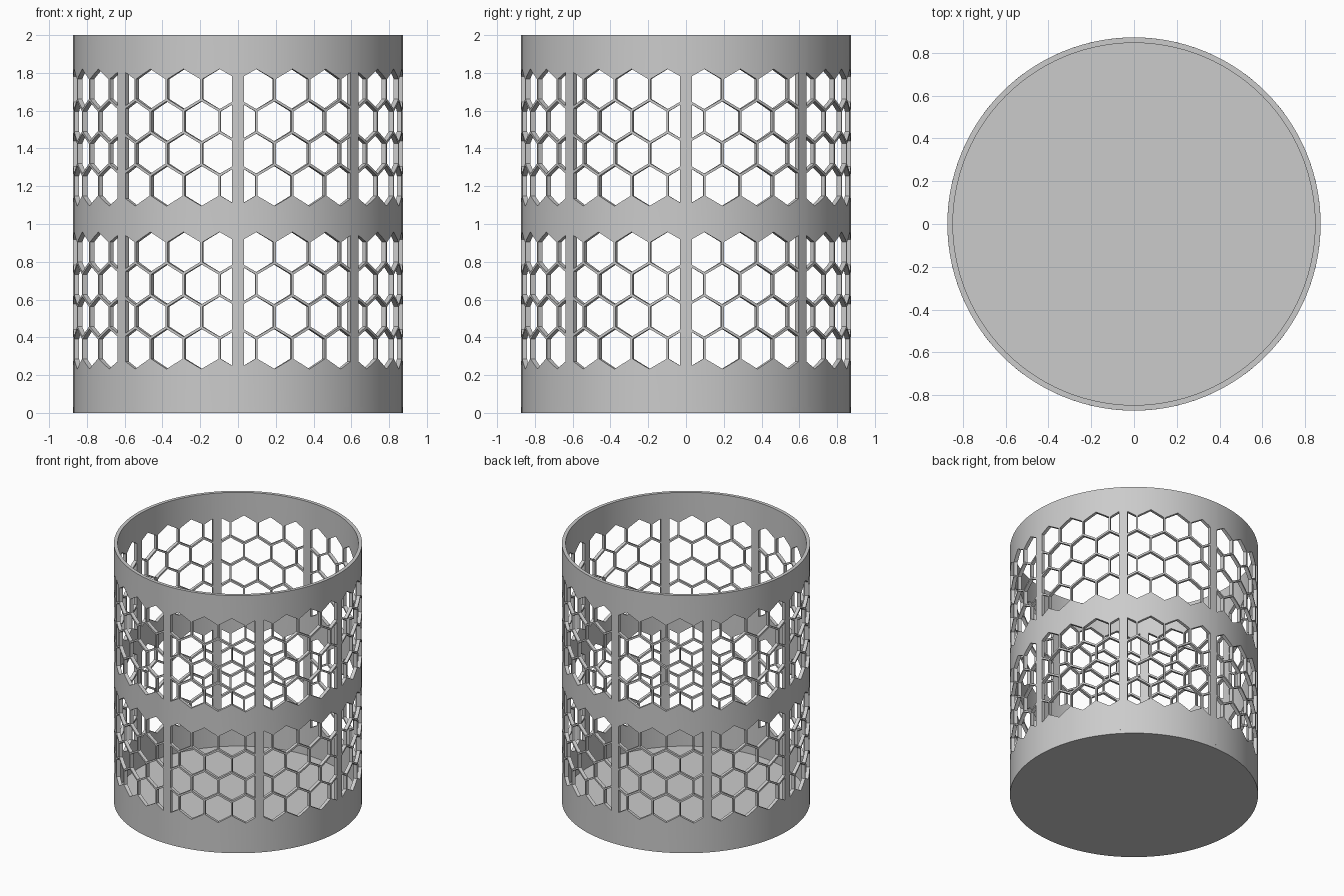
import bpy, bmesh, math
from mathutils import Vector

if "Cube" in bpy.data.objects:
    bpy.data.objects.remove(bpy.data.objects["Cube"], do_unlink=True)

OUTER, INNER, HEIGHT, FLOOR = 0.873, 0.847, 2.0, 0.03
COLUMNS = 28                        # hexagons around the wall
QUARTER = COLUMNS // 4              # the pattern repeats every quarter turn
PITCH = 2 * math.pi * OUTER / COLUMNS
ROW = 0.171                         # vertical distance between rows
CELL = ROW * 4 / 3                  # cell height, tip to tip
HOLE = 0.212                        # hole height, tip to tip
WEB = 0.012                         # bar width between holes
STRUT = 0.031 / PITCH               # half width of an upright strut
STRUT_GAP = QUARTER / 2
BANDS = (0.595, 1.458)              # middle heights of the two lattices

grey = bpy.data.materials.new("plain grey")
grey.use_nodes = True
colour = (0.6, 0.6, 0.6, 1)
grey.diffuse_color = colour
grey.node_tree.nodes["Principled BSDF"].inputs["Base Color"].default_value = colour


def finish(bm, name):
    bmesh.ops.recalc_face_normals(bm, faces=bm.faces)
    mesh = bpy.data.meshes.new(name)
    bm.to_mesh(mesh)
    bm.free()
    obj = bpy.data.objects.new(name, mesh)
    bpy.context.collection.objects.link(obj)
    mesh.materials.append(grey)
    bpy.ops.object.select_all(action="DESELECT")
    obj.select_set(True)
    bpy.context.view_layer.objects.active = obj
    bpy.ops.object.shade_smooth_by_angle(angle=math.radians(30))


def face(bm, points, hole=False):
    f = bm.faces.new([bm.verts.new((u, 0, z)) for u, z in points])
    f.material_index = int(hole)


def hexagon(u, z, half_width, height):
    a, b = height / 2, height / 4
    return [(u, z + a), (u + half_width, z + b), (u + half_width, z - b),
            (u, z - a), (u - half_width, z - b), (u - half_width, z + b)]


def zigzag(k, tip_parity, z, sign):
    """Height of a lattice border at half-column k."""
    return z + sign * (CELL / 2 if k % 2 == tip_parity else CELL / 4)


# Flat lattice for one quarter: a bar frame around every hexagonal hole
wall = bmesh.new()
for middle in BANDS:
    for row in range(4):
        z = middle + (1.5 - row) * ROW
        for col in range(QUARTER):
            u = col + (0.5 if row % 2 == 0 else 0)
            rim = hexagon(u, z, 0.5, CELL)
            hole = hexagon(u, z, 0.5 - WEB / PITCH / 2, HOLE)
            face(wall, hole, hole=True)
            for i in range(6):
                j = (i + 1) % 6
                face(wall, [rim[i], rim[j], hole[j], hole[i]])

# Solid bands below, between and above the lattices
for k in range(2 * QUARTER):
    def column(n):
        heights = [FLOOR]
        for middle in BANDS:
            heights += [zigzag(n, 0, middle - 1.5 * ROW, -1),
                        zigzag(n, 1, middle + 1.5 * ROW, 1)]
        return heights + [HEIGHT]
    left, right = column(k), column(k + 1)
    for i in (0, 2, 4):
        face(wall, [(k / 2, left[i]), (k / 2 + 0.5, right[i]),
                    (k / 2 + 0.5, right[i + 1]), (k / 2, left[i + 1])])

# Cut along strut edges, and in narrow slices so the wall bends smoothly
cuts = [k / 4 for k in range(-1, 4 * QUARTER)]
for i in range(3):
    cuts += [i * STRUT_GAP - STRUT, i * STRUT_GAP + STRUT]
for u in cuts:
    bmesh.ops.bisect_plane(wall, geom=wall.verts[:] + wall.edges[:] + wall.faces[:],
                           dist=1e-5, plane_co=(u, 0, 0), plane_no=(1, 0, 0))

# Open the holes, leaving the uprights filled
opened = []
for f in wall.faces:
    u = f.calc_center_median().x
    from_strut = abs(u - round(u / STRUT_GAP) * STRUT_GAP)
    if f.material_index and from_strut > STRUT:
        opened.append(f)
    f.material_index = 0
bmesh.ops.delete(wall, geom=opened, context="FACES")

# Bend the quarter, repeat it around and weld it
for v in wall.verts:
    angle = v.co.x * 2 * math.pi / COLUMNS
    v.co = Vector((OUTER * math.cos(angle), OUTER * math.sin(angle), v.co.z))
bmesh.ops.spin(wall, geom=wall.verts[:] + wall.edges[:] + wall.faces[:],
               cent=(0, 0, 0), axis=(0, 0, 1), angle=math.pi * 1.5,
               steps=3, use_duplicate=True)
bmesh.ops.remove_doubles(wall, verts=wall.verts, dist=1e-4)

# Thicken the wall inwards
inside = bmesh.ops.extrude_face_region(wall, geom=wall.faces[:], use_keep_orig=True)
for v in inside["geom"]:
    if isinstance(v, bmesh.types.BMVert):
        v.co.x *= INNER / OUTER
        v.co.y *= INNER / OUTER
finish(wall, "lattice_wall")

# Floor disc
floor = bmesh.new()
bmesh.ops.create_cone(floor, cap_ends=True, segments=COLUMNS * 4,
                      radius1=OUTER, radius2=OUTER, depth=FLOOR)
bmesh.ops.translate(floor, verts=floor.verts, vec=(0, 0, FLOOR / 2))
finish(floor, "floor")
